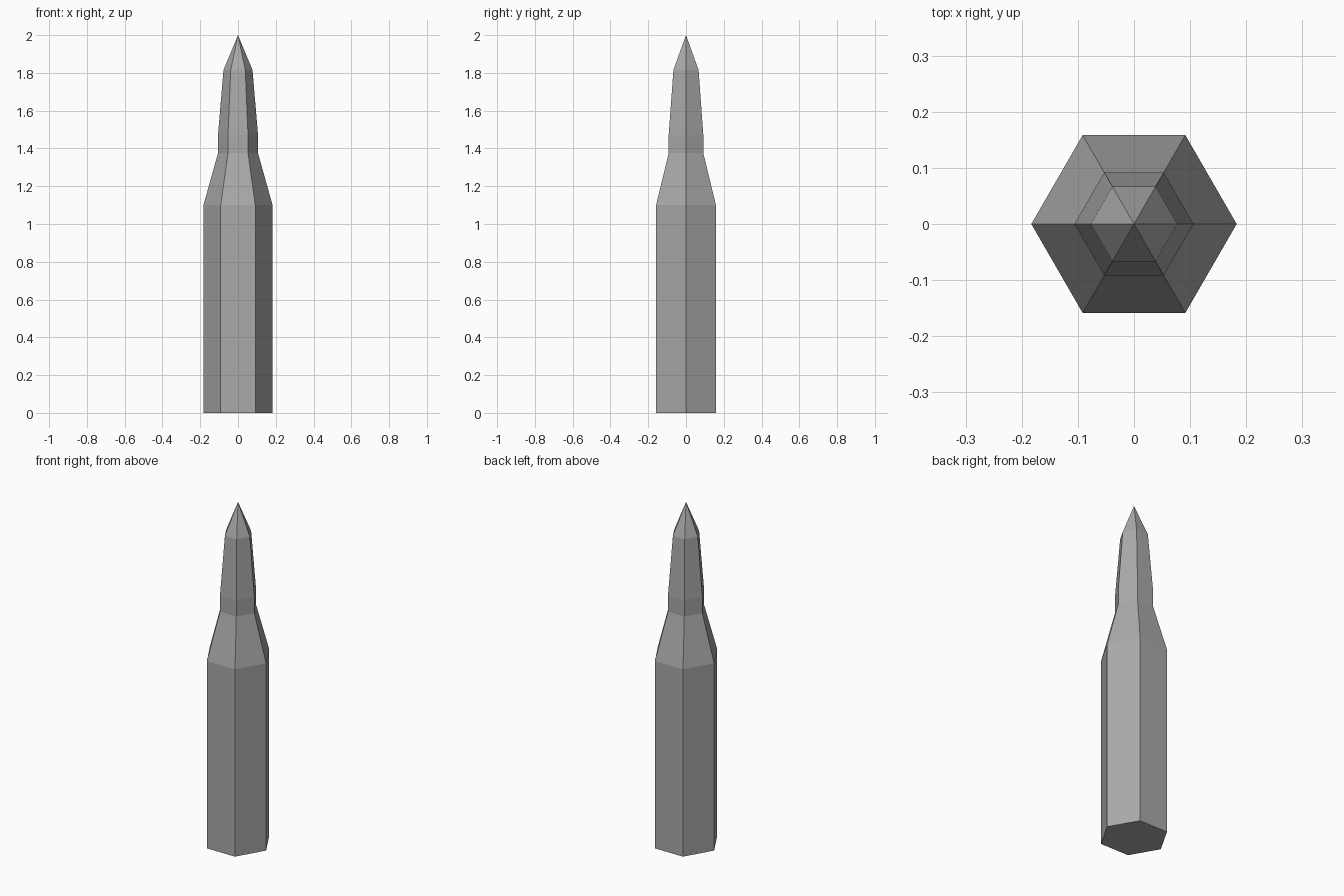
import bpy
import bmesh
from math import cos, sin, tau

SIDES = 6

cube = bpy.data.objects.get("Cube")
if cube:
    bpy.data.objects.remove(cube, do_unlink=True)

# Single grey metal
metal = bpy.data.materials.new("grey metal")
metal.use_nodes = True
grey = (0.4, 0.4, 0.4, 1)
metal.diffuse_color = grey
metal.node_tree.nodes["Principled BSDF"].inputs["Base Color"].default_value = grey


def hex_lathe(name, profile, base=False):
    """Stack hexagonal rings from (radius, height) pairs; radius 0 is a tip."""
    bm = bmesh.new()
    rings = []
    for radius, z in profile:
        count = SIDES if radius else 1
        rings.append([bm.verts.new((radius * cos(tau * i / SIDES),
                                    radius * sin(tau * i / SIDES), z))
                      for i in range(count)])
    for low, high in zip(rings, rings[1:]):
        for i in range(SIDES):
            j = (i + 1) % SIDES
            top = [high[j], high[i]] if len(high) > 1 else [high[0]]
            bm.faces.new([low[i], low[j]] + top)
    if base:
        bm.faces.new(rings[0][::-1])
    mesh = bpy.data.meshes.new(name)
    bm.to_mesh(mesh)
    bm.free()
    mesh.materials.append(metal)
    obj = bpy.data.objects.new(name, mesh)
    bpy.context.collection.objects.link(obj)
    return obj


# Straight case with sloping shoulder and short neck
hex_lathe("case", [(0.183, 0), (0.183, 1.10), (0.106, 1.375), (0.106, 1.47)], base=True)

# Tapered point rising from the neck
hex_lathe("pointed_tip", [(0.106, 1.47), (0.077, 1.815), (0, 2)])
